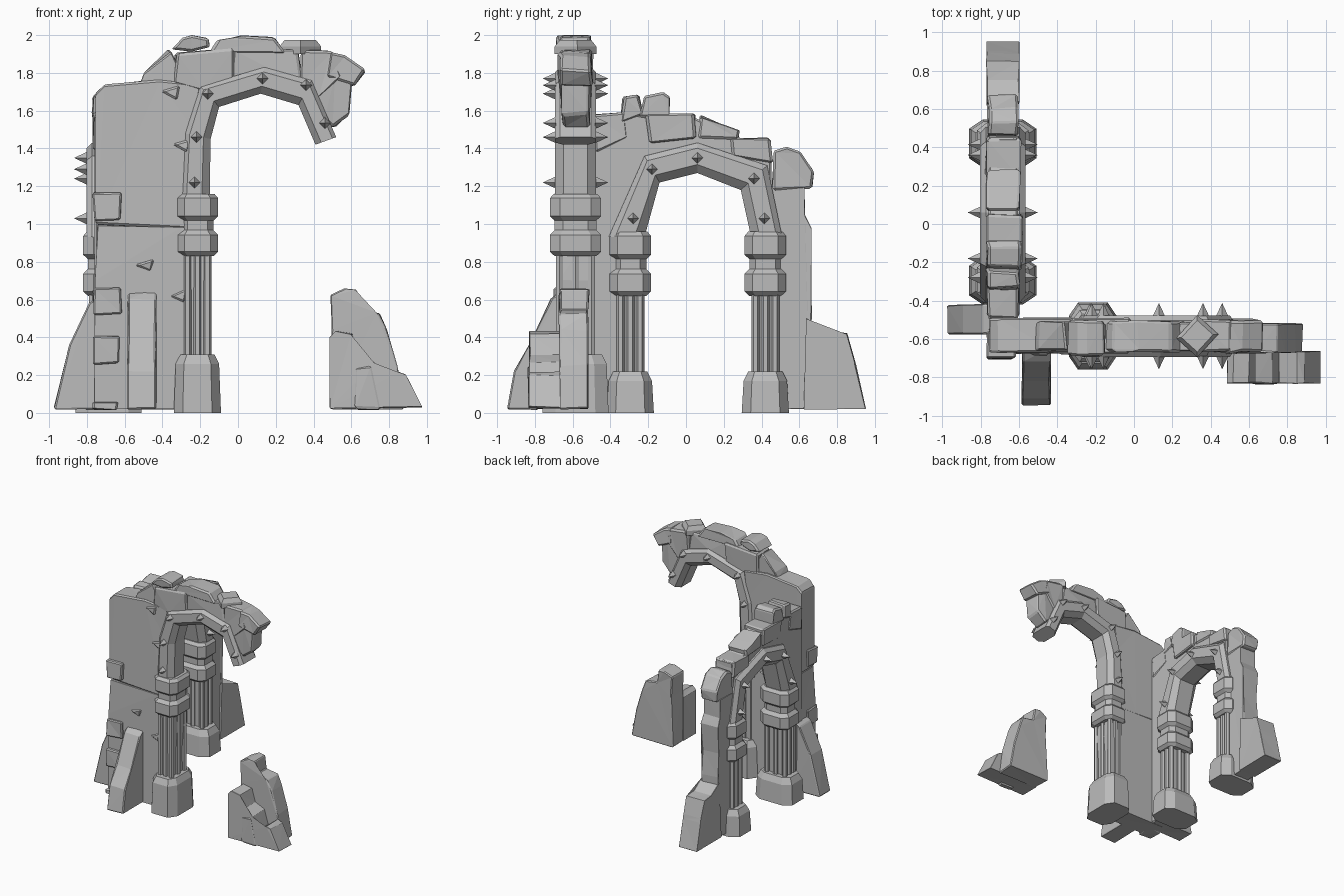
import bpy, bmesh, math, random
from mathutils import Vector

random.seed(4)
cube = bpy.data.objects.get("Cube")
if cube:
    bpy.data.objects.remove(cube)

stone = bpy.data.materials.new("grey_stone")
stone.use_nodes = True
GREY = (0.5, 0.5, 0.5, 1)
stone.diffuse_color = GREY
stone.node_tree.nodes["Principled BSDF"].inputs["Base Color"].default_value = GREY

FRONT, SIDE = -0.585, -0.685      # centre planes of the two walls


def place(run, off, z, wall):
    """Wall coordinates (along, outward from centre, up) to world."""
    return Vector((run, FRONT + off, z)) if wall == "front" else Vector((SIDE + off, run, z))


def finish(name, bm, bevel=0):
    bmesh.ops.recalc_face_normals(bm, faces=bm.faces)
    mesh = bpy.data.meshes.new(name)
    bm.to_mesh(mesh)
    bm.free()
    mesh.materials.append(stone)
    ob = bpy.data.objects.new(name, mesh)
    bpy.context.collection.objects.link(ob)
    if bevel:
        mod = ob.modifiers.new("worn_edges", "BEVEL")
        mod.width, mod.segments = bevel, 1
    return ob


def loft(bm, rings):
    """Join closed rings of points and cap both ends."""
    loops = [[bm.verts.new(p) for p in ring] for ring in rings]
    n = len(loops[0])
    for a, b in zip(loops, loops[1:]):
        for i in range(n):
            bm.faces.new((a[i], a[(i + 1) % n], b[(i + 1) % n], b[i]))
    bm.faces.new(loops[0])
    bm.faces.new(loops[-1])


def slab(name, wall, outline, lo, hi, bevel=0.012, rough=0.0):
    """Stone cut to an outline on the wall plane, between two depths."""
    bm = bmesh.new()
    rings = []
    for off in (lo, hi):
        rings.append([place(r + random.uniform(-rough, rough), off + random.uniform(-rough, rough),
                            z + random.uniform(-rough, rough), wall) for r, z in outline])
    loft(bm, rings)
    if rough:
        bmesh.ops.triangulate(bm, faces=[f for f in bm.faces if len(f.verts) > 3])
    return finish(name, bm, bevel)


def drum(bm, wall, run, levels):
    """Chamfered block from (z, half width, half depth) levels."""
    rings = []
    for z, w, d in levels:
        cw, cd = w * 0.62, d * 0.6
        ring = [(w, -cd), (w, cd), (cw, d), (-cw, d), (-w, cd), (-w, -cd), (-cw, -d), (cw, -d)]
        rings.append([place(run + a, b, z, wall) for a, b in ring])
    loft(bm, rings)


def pillar(name, wall, run, base_top, cap_low, cap_high):
    bm = bmesh.new()
    drum(bm, wall, run, [(0, 0.125, 0.175), (base_top - 0.05, 0.115, 0.165), (base_top, 0.09, 0.14)])
    finish(name + "_base", bm)
    # clustered shaft
    bm = bmesh.new()
    drum(bm, wall, run, [(base_top - 0.02, 0.05, 0.085), (cap_low + 0.03, 0.05, 0.085)])
    for a in (-0.052, 0, 0.052):
        for b in (-0.085, 0, 0.085):
            ring = [(a + 0.022 * math.cos(k * math.pi / 3), b + 0.022 * math.sin(k * math.pi / 3)) for k in range(6)]
            loft(bm, [[place(run + u, v, z, wall) for u, v in ring] for z in (base_top - 0.02, cap_low + 0.03)])
    finish(name + "_shaft", bm)
    # two collars with a neck between
    h = cap_high - cap_low
    bm = bmesh.new()
    shape = [(0, .085, .11), (.07, .11, .135), (.34, .11, .135), (.42, .085, .11),
             (.57, .085, .11), (.64, .11, .135), (.93, .11, .135), (1, .09, .115)]
    drum(bm, wall, run, [(cap_low + t * h, w, d) for t, w, d in shape])
    finish(name + "_capital", bm)


def rib(name, wall, inner, outer, d):
    """Arch band with chamfered edges."""
    section = [(0, -.6), (.28, -1), (.82, -1), (1, -.75), (1, .75), (.82, 1), (.28, 1), (0, .6)]
    rings = []
    for p, q in zip(inner, outer):
        rings.append([place(p[0] + (q[0] - p[0]) * t, s * d, p[1] + (q[1] - p[1]) * t, wall) for t, s in section])
    bm = bmesh.new()
    loft(bm, rings)
    finish(name, bm)


def studs(name, wall, spots, d):
    """Pointed studs on both faces of a rib."""
    bm = bmesh.new()
    for r, z in spots:
        for s in (-1, 1):
            ring = [(0.032, 0), (0, 0.032), (-0.032, 0), (0, -0.032)]
            base = [bm.verts.new(place(r + a, s * (d - 0.004), z + b, wall)) for a, b in ring]
            tip = bm.verts.new(place(r, s * (d + 0.065), z, wall))
            bm.faces.new(base)
            for i in range(4):
                bm.faces.new((base[i], base[(i + 1) % 4], tip))
    finish(name, bm)


def box(a, b, c, d):
    return [(a, c), (b, c), (b, d), (a, d)]


# Front wall: lower and upper masses divided by a seam
slab("front_wall_lower", "front", [(-.76, .02), (-.755, .7), (-.745, .99), (-.3, .985), (-.17, .98),
     (-.155, .7), (-.17, .5), (-.16, .02)], -.09, .095, .01, .004)
slab("front_wall_upper", "front", [(-.75, 1.0), (-.755, 1.69), (-.71, 1.74), (-.42, 1.765), (-.2, 1.74),
     (-.23, 1.5), (-.22, .97), (-.45, .985)], -.085, .09, .01, .004)
for i, (z0, z1, w) in enumerate([(.02, .06, .11), (.26, .41, .12), (.52, .66, .13), (1.02, 1.17, .13)]):
    slab(f"corner_stone_{i}", "front", box(-.765, -.75 + w, z0, z1), -.118, .02, .008, .006)

# Broken front arch
pillar("front_pillar", "front", -.215, .31, .83, 1.16)
rib("front_arch_rib", "front",
    [(-.15, 1.13), (-.145, 1.45), (-.1, 1.62), (.12, 1.69), (.32, 1.63), (.41, 1.42)],
    [(-.3, 1.13), (-.28, 1.48), (-.2, 1.73), (.14, 1.83), (.39, 1.76), (.52, 1.46)], .108)
studs("front_arch_studs", "front",
      [(-.23, 1.22), (-.22, 1.46), (-.16, 1.69), (.13, 1.77), (.36, 1.735), (.46, 1.535)], .108)
arch_stones = [
    [(-.52, 1.75), (-.49, 1.8), (-.36, 1.92), (-.3, 1.8), (-.2, 1.72), (-.3, 1.6)],
    [(-.34, 1.75), (-.33, 1.91), (-.02, 1.93), (-.03, 1.77), (-.18, 1.7)],
    [(-.04, 1.75), (-.03, 1.93), (.31, 1.92), (.35, 1.74), (.14, 1.8)],
    [(.32, 1.73), (.34, 1.92), (.5, 1.91), (.54, 1.78), (.42, 1.66)],
    [(.4, 1.68), (.52, 1.8), (.6, 1.75), (.58, 1.58), (.51, 1.5), (.45, 1.56)],
    [(.48, 1.78), (.5, 1.9), (.57, 1.89), (.67, 1.81), (.61, 1.73)],
]
for i, outline in enumerate(arch_stones):
    t = .075 + .012 * (i % 2)
    slab(f"front_arch_stone_{i}", "front", outline, -t, t, .012, .01)
slab("top_stone_left", "front", [(-.35, 1.93), (-.3, 1.98), (-.24, 1.995), (-.16, 1.98), (-.15, 1.94), (-.25, 1.91)], -.1, .08, .012, .006)
slab("top_stone_middle", "front", [(-.15, 1.91), (-.11, 1.97), (.02, 1.995), (.19, 1.985), (.25, 1.91)], -.085, .08, .012, .005)
bm = bmesh.new()
loft(bm, [[Vector((.33 + a * s, FRONT + b * s, z)) for a, b in ((.11, .01), (0, .11), (-.11, -.01), (0, -.11))]
          for z, s in ((1.9, 1), (1.94, 1), (1.975, .75))])
finish("top_stone_turned", bm)

# Side wall with its arched opening
slab("side_wall", "side", [(-.5, .02), (-.5, 1.57), (-.33, 1.58), (.03, 1.57), (.3, 1.45), (.45, 1.45),
     (.47, .02), (.41, .02), (.43, .95), (.36, 1.25), (.06, 1.36), (-.19, 1.28), (-.32, .95), (-.3, .02)],
     -.075, .08, .01)
pillar("side_pillar_near", "side", -.295, .22, .62, .96)
pillar("side_pillar_far", "side", .42, .22, .62, .96)
rib("side_arch_rib", "side",
    [(-.22, .93), (-.14, 1.22), (.06, 1.27), (.29, 1.18), (.345, .93)],
    [(-.41, .93), (-.22, 1.36), (.06, 1.43), (.43, 1.31), (.51, .93)], .118)
studs("side_arch_studs", "side", [(-.28, 1.03), (-.18, 1.29), (.06, 1.35), (.36, 1.24), (.415, 1.03)], .118)
side_stones = [
    [(-.35, 1.53), (-.33, 1.67), (-.25, 1.69), (-.22, 1.58)],
    [(-.24, 1.56), (-.22, 1.68), (-.12, 1.7), (-.08, 1.67), (-.09, 1.56)],
    [(-.48, 1.38), (-.49, 1.58), (-.32, 1.59), (-.3, 1.45)],
    [(-.2, 1.42), (-.21, 1.58), (.05, 1.58), (.06, 1.45)],
    [(.06, 1.45), (.08, 1.575), (.2, 1.53), (.28, 1.49), (.28, 1.44)],
    [(.24, 1.36), (.24, 1.45), (.45, 1.455), (.46, 1.32)],
]
for i, outline in enumerate(side_stones):
    slab(f"side_wall_stone_{i}", "side", outline, -.085, .085 + .015 * (i % 2), .012, .008)

# Crumbling end pier and its stepped foot
slab("end_pier", "side", [(.44, .02), (.45, 1.2), (.63, 1.2), (.63, 1.05), (.66, .98), (.645, .75),
     (.66, .55), (.65, .02)], -.08, .075, .012, .007)
slab("end_pier_cap", "side", [(.45, 1.18), (.46, 1.39), (.53, 1.41), (.6, 1.38), (.68, 1.28), (.67, 1.19)],
     -.075, .085, .012, .008)
slab("end_pier_foot", "side", [(.62, .02), (.64, .5), (.75, .43), (.85, .42), (.89, .28), (.9, .25), (.95, .02)],
     -.085, .085, .012, .004)

# Sloping buttresses at the corner
slab("front_buttress", "side", [(-.95, .02), (-.91, .22), (-.82, .36), (-.72, .6), (-.64, .66), (-.62, .02)],
     .1, .25, .008, .004)
slab("side_buttress", "front", [(-.975, .02), (-.89, .36), (-.79, .58), (-.73, .62), (-.7, .02)],
     .01, .165, .008, .004)

# Fallen masonry
slab("rubble_back", "front", [(.49, .02), (.5, .44), (.49, .62), (.56, .655), (.625, .65), (.64, .54), (.75, .53), (.79, .44),
     (.84, .25), (.88, .02)], -.085, .07, .012, .006)
slab("rubble_front", "front", [(.485, .02), (.49, .4), (.52, .43), (.6, .42), (.63, .31), (.72, .27), (.76, .15),
     (.85, .22), (.89, .2), (.975, .03)], -.245, -.08, .012, .005)
slab("rubble_chip", "front", [(.62, .02), (.63, .25), (.7, .25), (.76, .02)], -.25, -.2, .012, .006)

# Chipped shards standing proud of the front wall
for i, (r, z) in enumerate([(-.36, 1.7), (-.5, .78), (-.3, 1.42), (-.48, .52), (-.32, .62)]):
    slab(f"wall_chip_{i}", "front", [(r - .05, z), (r + .05, z + .035), (r + .04, z - .04)], -.1, 0, .01, .006)
